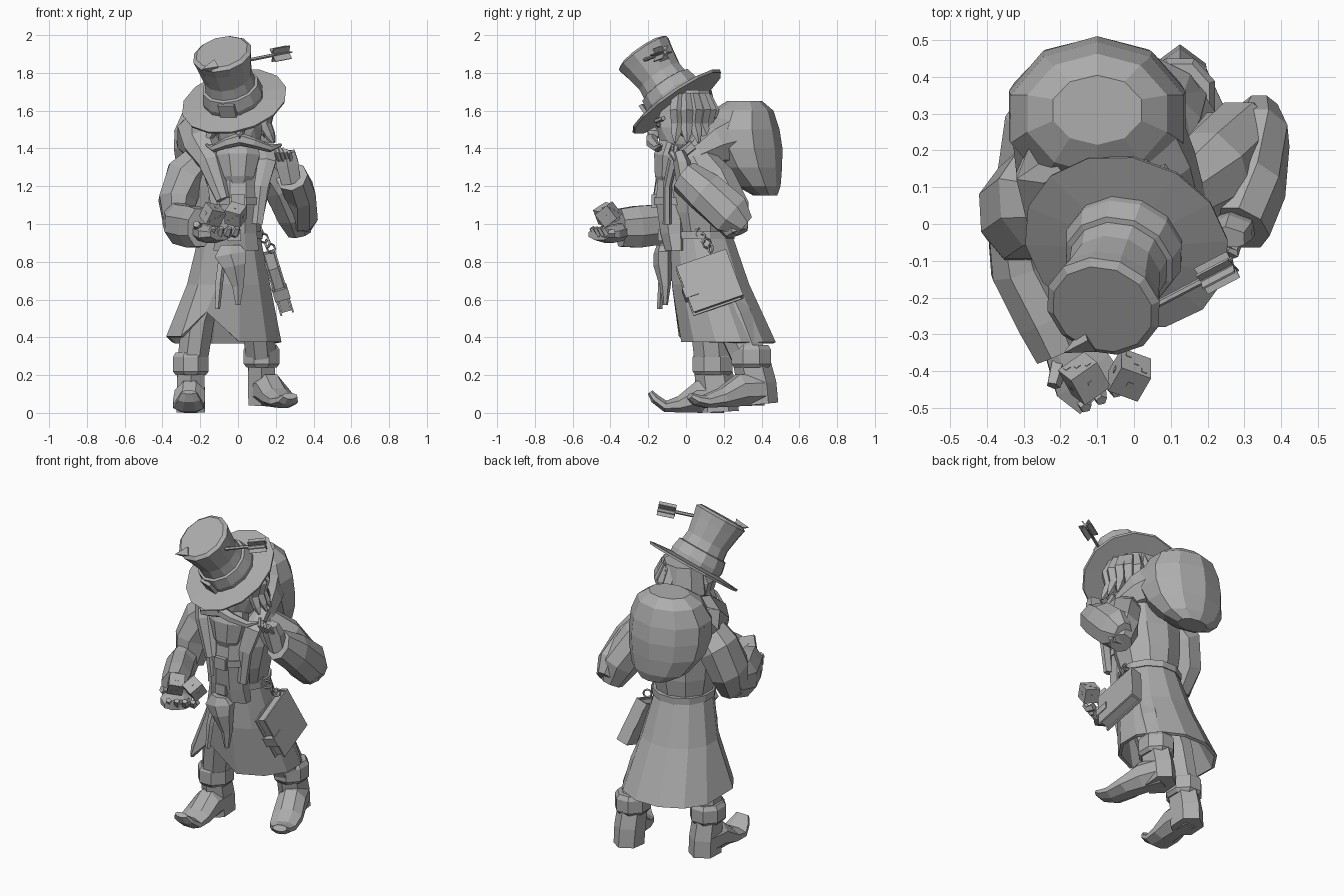
import bpy, bmesh, math
from mathutils import Vector, Matrix, Euler

cube = bpy.data.objects.get("Cube")
if cube:
    bpy.data.objects.remove(cube, do_unlink=True)

grey = bpy.data.materials.new("clay_grey")
grey.use_nodes = True
colour = (.42, .42, .42, 1)
grey.diffuse_color = colour
grey.node_tree.nodes["Principled BSDF"].inputs["Base Color"].default_value = colour


def finish(name, bm):
    """Turn a bmesh into a flat shaded object."""
    bmesh.ops.recalc_face_normals(bm, faces=bm.faces)
    mesh = bpy.data.meshes.new(name)
    bm.to_mesh(mesh)
    bm.free()
    mesh.materials.append(grey)
    obj = bpy.data.objects.new(name, mesh)
    bpy.context.collection.objects.link(obj)
    return obj


def skin(bm, rings, caps=True):
    """Bridge equal rings of vertices and close the ends."""
    for low, high in zip(rings, rings[1:]):
        for i in range(len(low)):
            j = (i + 1) % len(low)
            bm.faces.new((low[i], low[j], high[j], high[i]))
    if caps:
        bm.faces.new(rings[0])
        bm.faces.new(rings[-1])


def loft(name, stations, sides=8, caps=True, flat=False):
    """Stations are x, y, z, half width, half depth along a path."""
    bm = bmesh.new()
    points = [Vector(s[:3]) for s in stations]
    whole = (points[-1] - points[0]).normalized()
    upright = abs(whole.z) > .6
    grow = 1 / math.cos(math.pi / sides)
    rings = []
    for k, (point, station) in enumerate(zip(points, stations)):
        ahead = points[min(k + 1, len(points) - 1)]
        behind = points[max(k - 1, 0)]
        axis = Vector((0, 0, 1)) if flat else (ahead - behind).normalized()
        across = Vector((0, 1, 0)).cross(axis) if upright or flat else axis.cross(Vector((0, 0, 1)))
        across.normalize()
        other = axis.cross(across)
        ring = []
        for i in range(sides):
            a = math.tau * (i + .5) / sides
            offset = across * math.cos(a) * station[3] + other * math.sin(a) * station[4]
            ring.append(bm.verts.new(point + offset * grow))
        rings.append(ring)
    skin(bm, rings, caps)
    return finish(name, bm)


def lathe(name, profile, matrix, sides=12):
    """Spin radius and height pairs about the local z axis."""
    bm = bmesh.new()
    rings = [[bm.verts.new(matrix @ Vector((r * math.cos(math.tau * i / sides),
                                            r * math.sin(math.tau * i / sides), z)))
              for i in range(sides)] for r, z in profile]
    skin(bm, rings)
    return finish(name, bm)


def box(name, size, centre, matrix=Matrix()):
    bm = bmesh.new()
    bmesh.ops.create_cube(bm, size=1, matrix=matrix @ Matrix.Translation(centre) @ Matrix.Diagonal((*size, 1)))
    return finish(name, bm)


def ball(name, size, centre, detail=2):
    bm = bmesh.new()
    bmesh.ops.create_icosphere(bm, subdivisions=detail, radius=1,
                               matrix=Matrix.Translation(centre) @ Matrix.Diagonal((*size, 1)))
    return finish(name, bm)


def place(centre, *degrees):
    turn = Euler([math.radians(d) for d in degrees]).to_matrix().to_4x4()
    return Matrix.Translation(centre) @ turn


# Tilted hat with a band and buckle
up = Vector((-.2, -.55, .79)).normalized()
hat = Matrix.Translation((-.02, -.05, 1.65)) @ up.to_track_quat('Z', 'Y').to_matrix().to_4x4()
lathe("hat_brim", [(.14, -.01), (.28, -.012), (.285, .002), (.15, .015)], hat, 14)
lathe("hat_crown", [(.15, 0), (.14, .08), (.13, .16), (.148, .26), (.16, .31), (.14, .325)], hat)
lathe("hat_band", [(.16, .01), (.165, .04), (.152, .1), (.135, .105)], hat)
box("hat_buckle", (.09, .02, .075), (.02, -.158, .055), hat)

# Arrow through the hat
tip, tail = Vector((-.19, -.35, 1.82)), Vector((.27, -.11, 1.91))
along = tip - tail
arrow = Matrix.Translation(tail) @ along.to_track_quat('Z', 'Y').to_matrix().to_4x4()
length = along.length
lathe("arrow_shaft", [(.01, 0), (.01, length - .03)], arrow, 6)
lathe("arrow_head", [(.038, length - .08), (.001, length)], arrow, 4)
for turn in range(3):
    box("arrow_feather", (.08, .006, .1), (0, 0, .05), arrow @ Matrix.Rotation(turn * math.pi / 3, 4, 'Z'))

# Head and face
ball("head", (.125, .14, .17), (.01, -.02, 1.51))
loft("head_back", [(-.02, .07, 1.4, .13, .1), (-.02, .05, 1.55, .135, .115), (-.01, .03, 1.71, .115, .1)], 9, flat=True)
ball("nose", (.03, .045, .035), (.01, -.165, 1.48), 1)
loft("beard", [(0, -.1, 1.19, .05, .04), (0, -.1, 1.25, .085, .065),
               (0, -.09, 1.36, .115, .08), (0, -.07, 1.43, .1, .07)])
for side in (-1, 1):
    loft("moustache", [(.01, -.18, 1.45, .03, .03), (.01 + side * .07, -.18, 1.43, .03, .025),
                       (.02 + side * .15, -.15, 1.4, .022, .018), (.03 + side * .2, -.13, 1.42, .006, .006)], 6)
    ball("eye", (.022, .015, .016), (.01 + side * .05, -.145, 1.525), 1)
    loft("eyebrow", [(.01 + side * .02, -.155, 1.545, .012, .012), (.01 + side * .1, -.12, 1.56, .01, .01)], 5)
    ball("ear", (.02, .03, .045), (.01 + side * .13, -.01, 1.5), 1)

# Wavy hair locks, mostly on the left side
for degrees in (-15, 5, 25, 45, 65, 85, 175, 195):
    a = math.radians(degrees)
    c, s = math.cos(a), math.sin(a)
    lock = [(.01 + c * r, -.01 + s * r, z, w, w) for r, z, w in
            ((.11, 1.68, .03), (.15, 1.6, .032), (.135, 1.53, .028), (.165, 1.47, .02), (.185, 1.43, .005))]
    loft("hair_lock", lock, 5)

# Torso, front tunic and belts
loft("coat_body", [(-.045, .08, .93, .155, .15), (-.04, .07, 1.06, .18, .18), (-.03, .07, 1.2, .2, .18),
                   (-.03, .07, 1.33, .2, .16), (-.01, .04, 1.43, .11, .1)], 10, flat=True)
loft("tunic_front", [(-.01, -.05, .86, .12, .06), (-.01, -.06, .95, .11, .075),
                     (0, -.07, 1.13, .1, .09), (0, -.06, 1.3, .1, .08)], flat=True)
loft("waist_belt", [(-.045, .08, .92, .175, .178), (-.045, .08, .96, .175, .178)], 12, flat=True)
loft("chest_belt", [(0, -.07, 1.1, .108, .097), (0, -.07, 1.14, .108, .097)], flat=True)
box("chest_buckle", (.075, .025, .07), (0, -.17, 1.12))
box("waist_buckle", (.07, .025, .06), (-.02, -.135, .94))
for side in (-1, 1):
    loft("lapel", [(side * .14, .04, 1.41, .05, .03), (side * .15, -.07, 1.33, .05, .025),
                   (side * .12, -.1, 1.2, .04, .02), (side * .1, -.1, 1.0, .03, .02)], 6)

# Flared coat skirt, its right panel swept open in front
skirt = loft("coat_skirt", [(-.06, .225, .375, .29, .25), (-.05, .13, .68, .22, .205),
                            (-.045, .08, .95, .16, .162)], 12, caps=False, flat=True)
for v in skirt.data.vertices:
    if v.co.z < .5:
        if v.co.y < .05 and abs(v.co.x + .06) < .12:
            v.co += Vector((-.03, -.03, .16)) if v.co.x < -.06 else Vector((-.01, .0, .0))
        elif v.co.x < -.2 and v.co.y < .2:
            v.co += Vector((-.03, -.08, .03))
thick = skirt.modifiers.new("cloth", 'SOLIDIFY')
thick.thickness = .018

# Hanging front pouch with ties
loft("belt_pouch", [(-.04, -.12, .89, .05, .03), (-.04, -.12, .84, .085, .045),
                    (-.02, -.12, .78, .06, .045), (0, -.11, .67, .03, .025), (0, -.11, .57, .012, .012)], 6)
loft("tie_cord", [(-.08, -.1, .86, .018, .014), (-.1, -.13, .7, .018, .014), (-.11, -.14, .55, .012, .012)], 5)

# Sack on the back, its cloth draped over both shoulders
loft("sack", [(-.08, .42, 1.15, .09, .06), (-.09, .385, 1.2, .17, .11), (-.1, .33, 1.3, .225, .17),
              (-.1, .295, 1.4, .24, .205), (-.1, .285, 1.5, .235, .2), (-.1, .3, 1.6, .19, .155),
              (-.1, .31, 1.65, .12, .09)], 10, flat=True)
loft("sack_right_drape", [(-.19, .27, 1.46, .12, .14), (-.22, .13, 1.46, .1, .12), (-.19, .0, 1.42, .09, .08),
                          (-.15, -.1, 1.33, .06, .045), (-.08, -.15, 1.13, .035, .025)], 7)
loft("sack_left_drape", [(-.0, .27, 1.46, .12, .14), (.09, .15, 1.42, .08, .1), (.13, .06, 1.37, .06, .06),
                         (.15, -.02, 1.33, .04, .03)], 7)

# Left arm bent up towards the face
loft("left_upper_sleeve", [(.13, .07, 1.33, .07, .09), (.22, .14, 1.22, .1, .12),
                           (.3, .23, 1.06, .1, .11), (.325, .27, .95, .06, .06)])
loft("left_fore_sleeve", [(.34, .31, .99, .05, .06), (.34, .24, 1.05, .08, .11),
                          (.325, .1, 1.17, .08, .105), (.285, -.01, 1.25, .08, .085)])
loft("left_palm", [(.28, .0, 1.22, .05, .045), (.26, -.02, 1.32, .06, .04), (.25, -.04, 1.38, .05, .03)], 6)
for i in range(4):
    loft("left_finger", [(.22 + i * .02, -.05, 1.34, .012, .014), (.205 + i * .022, -.08, 1.38, .012, .013),
                         (.2 + i * .018, -.07, 1.42 - i * .01, .007, .008)], 5)

# Right arm reaching forward with open hand
loft("right_upper_sleeve", [(-.17, .06, 1.37, .08, .1), (-.27, .07, 1.26, .11, .13),
                            (-.32, .03, 1.12, .1, .13), (-.32, -.02, .98, .07, .09)])
loft("right_fore_sleeve", [(-.34, .03, 1.04, .06, .09), (-.31, -.12, 1.0, .08, .105),
                           (-.24, -.26, .985, .08, .11), (-.2, -.35, .98, .07, .1)])
loft("right_palm", [(-.2, -.33, .96, .05, .045), (-.14, -.41, .945, .09, .045), (-.09, -.46, .945, .08, .03)], 8)
for i in range(4):
    x, y = -.15 + i * .042, -.47 + i * .02
    loft("right_finger", [(x, y + .03, .95, .02, .02), (x + .01, y - .01, .95, .019, .018),
                          (x + .02, y - .03, .98, .013, .012)], 5)
loft("right_thumb", [(-.2, -.37, .97, .022, .022), (-.22, -.44, 1.0, .016, .016)], 5)

# Two dice with raised pips
spots = {'X': [(0, 0)], 'Y': [(-1, -1), (1, 1), (0, 0)], 'Z': [(0, 0)]}
for pose in (place((-.135, -.42, 1.05), 30, 10, 35), place((-.012, -.41, 1.05), 35, 15, -20)):
    box("die", (.088, .088, .088), (0, 0, 0), pose)
    for axis, marks in spots.items():
        k = 'XYZ'.index(axis)
        for face in (-1, 1):
            for a, b in marks:
                centre, size = [a * .023, b * .023], [.015, .015]
                centre.insert(k, face * .044)
                size.insert(k, .004)
                box("die_pip", size, centre, pose)

# Book hanging from a chain
book = place((.21, .125, .69), 20, -17, 0)
box("book_pages", (.05, .255, .25), (0, 0, 0), book)
box("book_spine", (.07, .012, .27), (0, .135, 0), book)
for side in (-1, 1):
    box("book_cover", (.01, .28, .27), (side * .032, 0, 0), book)
box("book_strap", (.084, .08, .06), (0, -.112, -.02), book)
for i in range(5):
    centre = Vector((.1, .05, .98)).lerp(Vector((.175, .13, .87)), i / 4)
    bpy.ops.mesh.primitive_torus_add(major_radius=.024, minor_radius=.006, major_segments=8, minor_segments=4,
                                     location=centre, rotation=(math.pi / 2, 0, i * math.pi / 2 + .5))
    bpy.context.object.name = "chain_link"
    bpy.context.object.data.materials.append(grey)

# Legs with cuffs and curled boots
loft("right_leg", [(-.13, .1, .75, .09, .1), (-.21, .12, .5, .085, .1), (-.24, .14, .28, .08, .095)])
loft("left_leg", [(.04, .13, .75, .09, .1), (.1, .25, .5, .085, .1), (.125, .34, .28, .08, .09)])
for name, x, y, z in (("right", -.25, .14, .2), ("left", .125, .345, .24)):
    loft(name + "_boot_cuff", [(x, y, z, .08, .09), (x, y, z + .02, .095, .105),
                               (x, y, z + .095, .095, .105), (x, y, z + .12, .08, .09)])
loft("right_boot_shaft", [(-.25, .17, .005, .075, .095), (-.25, .165, .1, .075, .095),
                          (-.25, .14, .24, .07, .085)], 6)
loft("left_boot_shaft", [(.125, .385, .045, .07, .09), (.125, .375, .15, .072, .09),
                         (.125, .345, .28, .07, .085)], 6)
loft("right_boot_foot", [(-.25, .2, .085, .075, .085), (-.255, .07, .085, .08, .085), (-.26, -.03, .045, .085, .045),
                         (-.26, -.11, .035, .08, .03), (-.26, -.165, .075, .06, .025), (-.26, -.19, .11, .04, .015)])
loft("left_boot_foot", [(.125, .4, .125, .075, .085), (.17, .29, .12, .08, .085), (.21, .19, .08, .085, .05),
                        (.24, .1, .06, .075, .033), (.265, .05, .07, .055, .028), (.275, .02, .09, .04, .018)])
